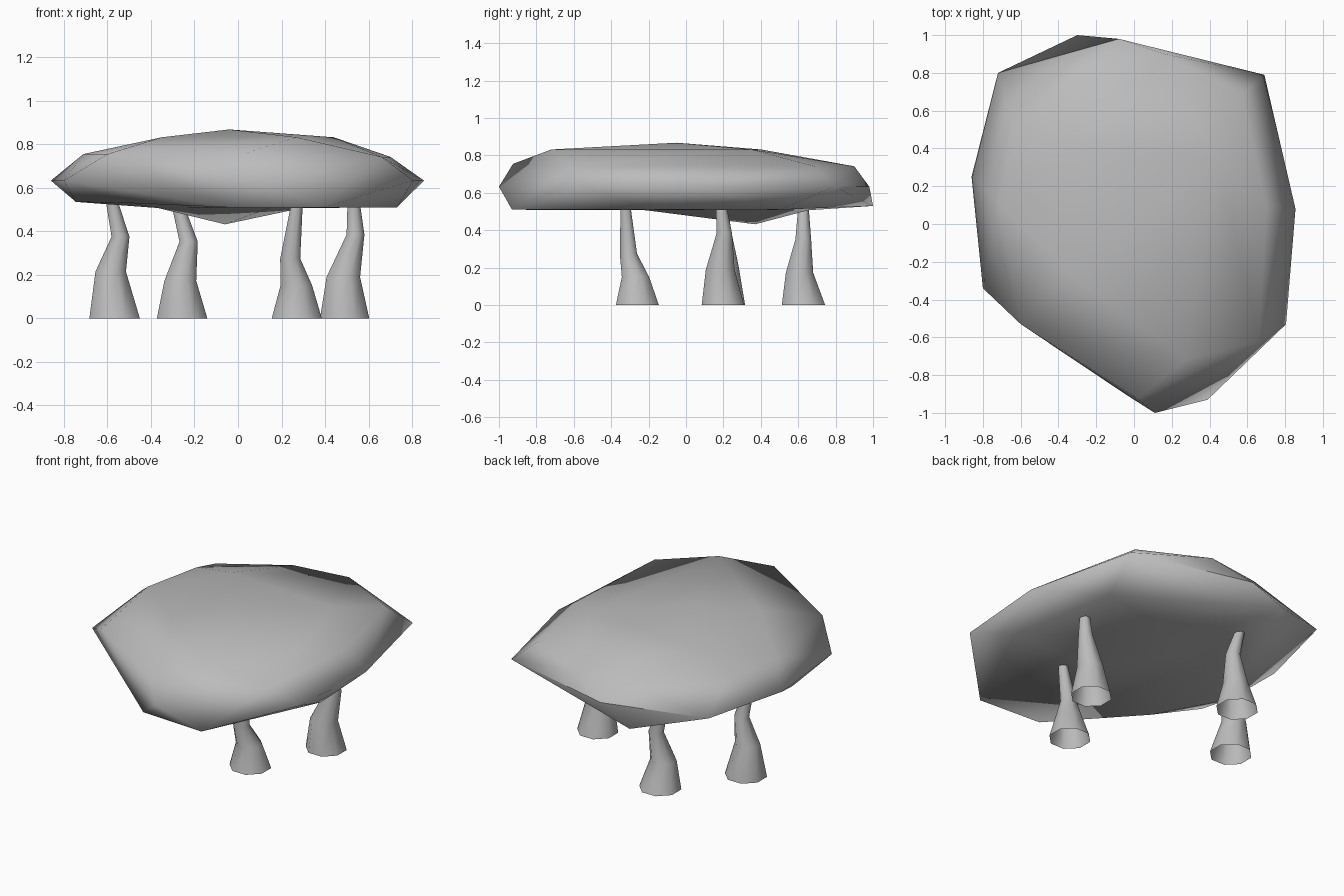
import bpy
import bmesh
import math
from mathutils import Vector

cube = bpy.data.objects.get("Cube")
if cube:
    bpy.data.objects.remove(cube, do_unlink=True)

GREY = (0.5, 0.5, 0.5, 1)
stone = bpy.data.materials.new("stone_grey")
stone.use_nodes = True
stone.diffuse_color = GREY
stone.node_tree.nodes["Principled BSDF"].inputs["Base Color"].default_value = GREY


def finish(bm, name, angle):
    bmesh.ops.recalc_face_normals(bm, faces=bm.faces)
    mesh = bpy.data.meshes.new(name)
    bm.to_mesh(mesh)
    bm.free()
    mesh.materials.append(stone)
    obj = bpy.data.objects.new(name, mesh)
    bpy.context.collection.objects.link(obj)
    bpy.ops.object.select_all(action="DESELECT")
    obj.select_set(True)
    bpy.context.view_layer.objects.active = obj
    bpy.ops.object.shade_smooth_by_angle(angle=math.radians(angle))
    return obj


# Boulder slab: hull of the rim, shoulder, crown and underside corners
RIM_Z = .633
rim = [(-.08, .98), (.69, .79), (.855, .08), (.805, -.53), (.11, -1),
       (-.8, -.34), (-.86, .25), (-.72, .8)]
front_shoulder = [(.02, -.925), (-.6, -.53), (-.71, .1), (-.63, .48)]
back_shoulder = [(-.2, .85), (.16, .9), (.57, .69), (.7, .1), (.66, -.62)]
crown = [(-.33, .4), (.44, .35), (.27, -.72), (-.35, -.25)]
underside = [(-.3, 1, .53), (.6, .5, .51), (.73, -.2, .51), (.39, -.93, .51),
             (-.04, -.905, .51), (-.5, -.45, .53), (-.745, -.02, .535)]
bm = bmesh.new()
for ring, z in ((rim, RIM_Z), (front_shoulder, .755), (back_shoulder, .742),
                (crown, .832)):
    for x, y in ring:
        bm.verts.new((x, y, z))
for p in underside + [(-.04, -.05, .868)]:
    bm.verts.new(p)
bmesh.ops.convex_hull(bm, input=bm.verts)
loose = [v for v in bm.verts if not v.link_faces]
bmesh.ops.delete(bm, geom=loose, context="VERTS")

# Crisp ridge along the back of the rim
for e in bm.edges:
    if all(abs(v.co.z - RIM_Z) < .001 and v.co.y > .75 for v in e.verts):
        e.smooth = False

# Underside: replaced by a shelf that drops to a low blunt point
low = [f for f in bm.faces if all(v.co.z < .545 for v in f.verts)]
bmesh.ops.delete(bm, geom=low, context="FACES")
apex = Vector((-.06, .37, .432))
for blend, z in ((.55, .507), (1, apex.z)):
    edge = [e for e in bm.edges if e.is_boundary]
    new = bmesh.ops.extrude_edge_only(bm, edges=edge)["geom"]
    for v in new:
        if isinstance(v, bmesh.types.BMVert):
            v.co = v.co.lerp(apex, blend)
            v.co.z = z
bmesh.ops.remove_doubles(bm, verts=bm.verts, dist=.001)
finish(bm, "boulder_slab", 180)


# Legs: crooked tapering tubes, open at the foot, tops sunk into the slab
def leg(name, path, sides=8):
    bm = bmesh.new()
    rings = []
    for x, y, z, r in path:
        turns = [math.tau * (i + .5) / sides for i in range(sides)]
        r /= math.cos(math.pi / sides)
        rings.append([bm.verts.new((x + r * math.cos(t), y + r * math.sin(t), z))
                      for t in turns])
    for a, b in zip(rings, rings[1:]):
        for i in range(sides):
            j = (i + 1) % sides
            bm.faces.new((a[i], a[j], b[j], b[i]))
    bm.faces.new(rings[-1])
    finish(bm, name, 60)


leg("back_right_leg", [(-.567, .2, 0, .116), (-.585, .21, .215, .07),
                       (-.54, .205, .375, .041), (-.585, .19, .56, .026)])
leg("rear_leg", [(-.257, .628, 0, .116), (-.265, .607, .173, .073),
                 (-.227, .627, .352, .042), (-.285, .628, .55, .026)])
leg("front_leg", [(.27, -.26, 0, .115), (.268, -.27, .15, .073),
                  (.24, -.308, .275, .046), (.275, -.325, .56, .024)])
leg("left_leg", [(.49, .197, 0, .113), (.484, .183, .19, .077),
                 (.54, .205, .385, .041), (.53, .185, .56, .026)])
